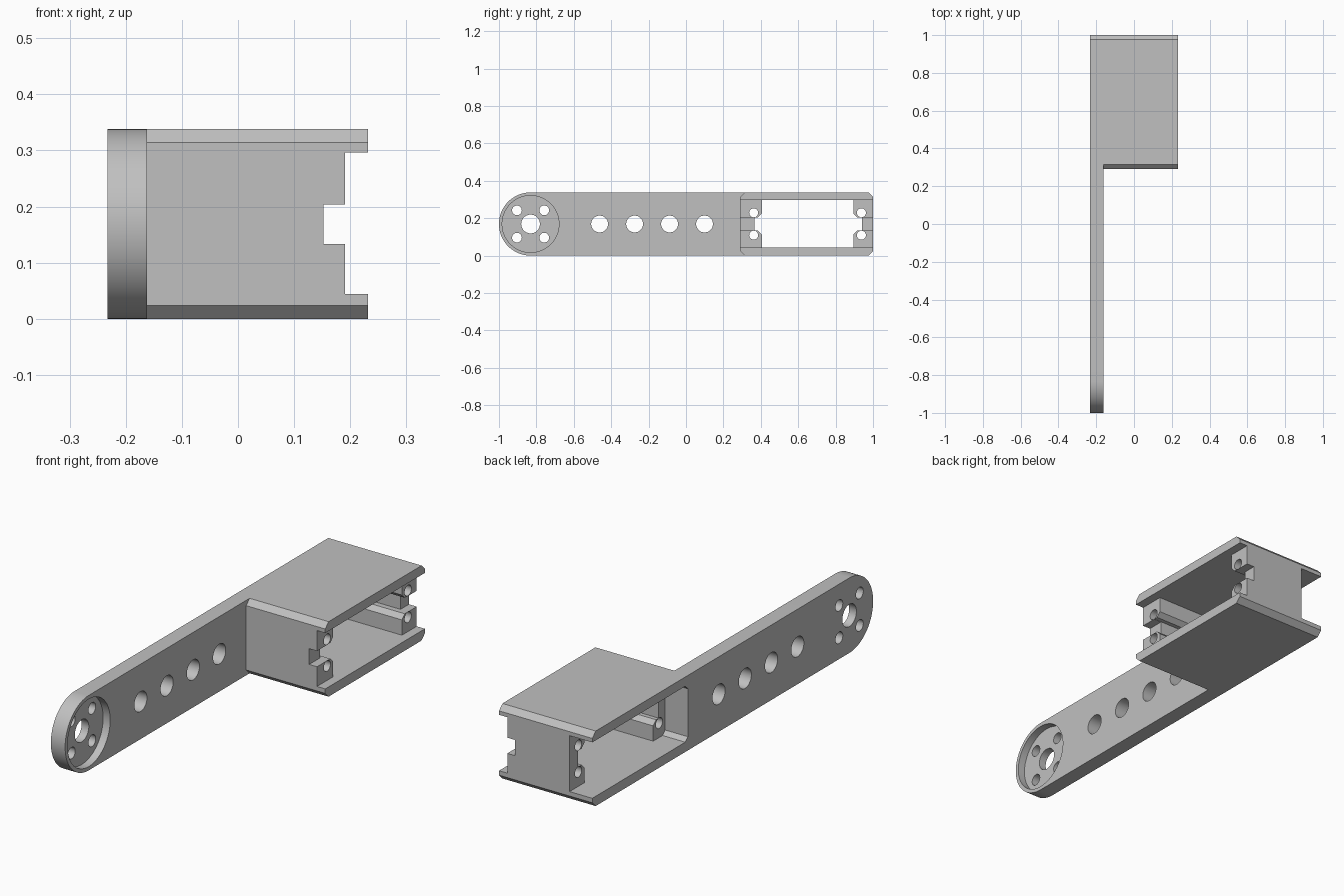
import bpy, bmesh, math

cube = bpy.data.objects.get("Cube")
if cube:
    bpy.data.objects.remove(cube, do_unlink=True)

# Overall sizes
X0, X1, ARM_X = -0.233, 0.232, -0.162     # housing sides, inner face of the arm
H = 0.338
MID, R = H / 2, H / 2
LOW, HIGH = 0.044, H - 0.042              # inner faces of the two plates
FRONT, BACK, CH = 0.29, 1.0, 0.024
PIVOT = R - 1

grey = bpy.data.materials.new("grey plastic")
grey.use_nodes = True
colour = (0.53, 0.53, 0.53, 1)
grey.diffuse_color = colour
grey.node_tree.nodes["Principled BSDF"].inputs["Base Color"].default_value = colour


def prism(name, points, x0, x1):
    """Extrude a side profile of (y, z) points along x."""
    bm = bmesh.new()
    face = bm.faces.new([bm.verts.new((x0, y, z)) for y, z in points])
    moved = bmesh.ops.extrude_face_region(bm, geom=[face])["geom"]
    verts = [v for v in moved if isinstance(v, bmesh.types.BMVert)]
    bmesh.ops.translate(bm, verts=verts, vec=(x1 - x0, 0, 0))
    bmesh.ops.recalc_face_normals(bm, faces=bm.faces)
    mesh = bpy.data.meshes.new(name)
    bm.to_mesh(mesh)
    bm.free()
    mesh.materials.append(grey)
    obj = bpy.data.objects.new(name, mesh)
    bpy.context.collection.objects.link(obj)
    return obj


def arc(y, z, r, start=0, end=360, steps=48):
    count = steps if end - start == 360 else steps + 1
    angles = [math.radians(start + (end - start) * i / steps) for i in range(count)]
    return [(y + r * math.cos(a), z + r * math.sin(a)) for a in angles]


def rect(y0, z0, y1, z1):
    return [(y0, z0), (y1, z0), (y1, z1), (y0, z1)]


def combine(target, tool, operation):
    bpy.context.view_layer.objects.active = target
    mod = target.modifiers.new(operation.lower(), "BOOLEAN")
    mod.operation, mod.solver, mod.object = operation, "EXACT", tool
    bpy.ops.object.modifier_apply(modifier=mod.name)
    bpy.data.objects.remove(tool, do_unlink=True)


def cut(target, points, x0, x1):
    combine(target, prism("cutter", points, x0, x1), "DIFFERENCE")


# Housing block with bevelled front and back edges
bracket = prism("arm_bracket", [
    (FRONT + CH, 0), (BACK - CH, 0), (BACK, CH), (BACK, H - CH),
    (BACK - CH, H), (FRONT + CH, H), (FRONT, H - CH), (FRONT, CH)], X0, X1)

# Pocket right through, leaving two screw bosses on each end wall
wall_f, boss_f, boss_b, wall_b = 0.366, 0.405, 0.895, 0.94
slot_low, slot_high, bev = 0.133, 0.204, 0.02
lower = [(wall_f, slot_low), (boss_f - bev, slot_low), (boss_f, slot_low - bev),
         (boss_f, LOW), (boss_b, LOW), (boss_b, slot_low - bev),
         (boss_b + bev, slot_low), (wall_b, slot_low)]
upper = [(y, H - z) for y, z in reversed(lower)]
upper = [(y, HIGH if abs(z - (H - LOW)) < 1e-6 else z) for y, z in upper]
cut(bracket, lower + upper, X0 - 0.1, X1 + 0.1)

# Recess on the arm side, open at the back, with bevelled corners
seat, soft = 0.32, 0.018
cut(bracket, [(seat + soft, LOW), (1.1, LOW), (1.1, HIGH), (seat + soft, HIGH),
              (seat, HIGH - soft), (seat, LOW + soft)], X0 - 0.1, -0.12)

# End walls set back from the plates, with a cable notch in each
cut(bracket, rect(0.2, LOW, 1.1, HIGH), 0.191, X1 + 0.1)
cut(bracket, rect(0.2, slot_low, 1.1, slot_high), 0.152, X1 + 0.05)

# Screw holes through the bosses
for y in (0.362, 0.938):
    for dz in (-0.06, 0.06):
        cut(bracket, arc(y, MID + dz, 0.024, steps=32), -0.15, X1)

# Long arm with a rounded end
arm = prism("arm", arc(PIVOT, MID, R, 90, 270) + [(FRONT + CH, 0), (FRONT + CH, H)], X0, ARM_X)

# Round horn recess with a centre hole and four screw holes
cut(arm, arc(PIVOT, MID, 0.152, steps=64), ARM_X - 0.035, ARM_X + 0.1)
cut(arm, arc(PIVOT, MID, 0.05), X0 - 0.1, ARM_X + 0.1)
for dy in (-0.073, 0.073):
    for dz in (-0.073, 0.073):
        cut(arm, arc(PIVOT + dy, MID + dz, 0.026, steps=32), X0 - 0.1, ARM_X + 0.1)

# Row of lightening holes
for i in range(4):
    cut(arm, arc(-0.462 + 0.187 * i, MID, 0.045), X0 - 0.1, ARM_X + 0.1)

combine(bracket, arm, "UNION")
# The arm overlaps the housing wall only in front of the recess
bpy.ops.object.select_all(action="DESELECT")
bracket.select_set(True)
bpy.context.view_layer.objects.active = bracket
bpy.ops.object.shade_smooth_by_angle(angle=math.radians(25))
